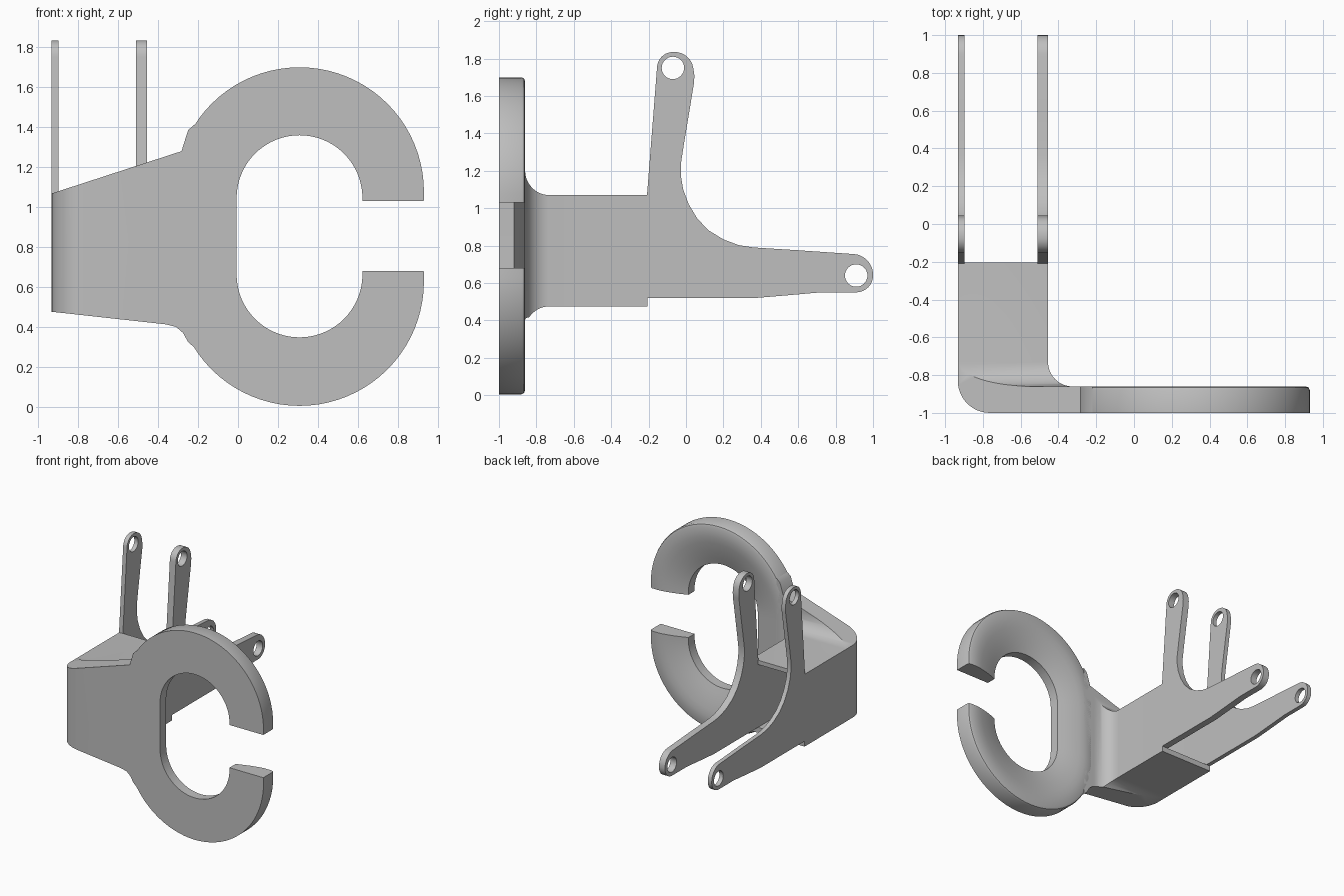
import bpy
import bmesh
from math import sin, cos, radians
from mathutils import Vector

cube = bpy.data.objects.get("Cube")
if cube:
    bpy.data.objects.remove(cube, do_unlink=True)

SHADE = (0.52, 0.52, 0.52, 1)
grey = bpy.data.materials.new("plain grey")
grey.use_nodes = True
grey.diffuse_color = SHADE
grey.node_tree.nodes["Principled BSDF"].inputs["Base Color"].default_value = SHADE


def finish(name, bm):
    bmesh.ops.recalc_face_normals(bm, faces=bm.faces)
    mesh = bpy.data.meshes.new(name)
    bm.to_mesh(mesh)
    bm.free()
    mesh.materials.append(grey)
    obj = bpy.data.objects.new(name, mesh)
    bpy.context.collection.objects.link(obj)
    return obj


def extrude(name, outline, axis, lo, hi):
    """Extrude a 2D outline along an axis; the two other axes keep their order."""
    def place(p, d):
        co = list(p)
        co.insert(axis, d)
        return Vector(co)
    bm = bmesh.new()
    face = bm.faces.new([bm.verts.new(place(p, lo)) for p in outline])
    ext = bmesh.ops.extrude_face_region(bm, geom=[face])["geom"]
    bmesh.ops.translate(bm, verts=[v for v in ext if isinstance(v, bmesh.types.BMVert)],
                        vec=place((0, 0), hi - lo))
    return finish(name, bm)


def arc(cx, cy, r, start, end, n=12):
    return [(cx + r * cos(radians(start + (end - start) * i / n)),
             cy + r * sin(radians(start + (end - start) * i / n))) for i in range(n + 1)]


def activate(obj):
    bpy.ops.object.select_all(action='DESELECT')
    obj.select_set(True)
    bpy.context.view_layer.objects.active = obj


def boolean(obj, cutter, operation='DIFFERENCE'):
    activate(obj)
    mod = obj.modifiers.new("cut", 'BOOLEAN')
    mod.operation, mod.object, mod.solver = operation, cutter, 'EXACT'
    bpy.ops.object.modifier_apply(modifier=mod.name)
    bpy.data.objects.remove(cutter, do_unlink=True)


def smooth(obj, angle=32):
    activate(obj)
    bpy.ops.object.shade_smooth_by_angle(angle=radians(angle))


# Open ring: a dished section swept round a stadium path
MID, R_IN, R_OUT, SEG = 0.308, 0.315, 0.623, 40


def half_ring(z_in, z_out, start):
    return list(zip(arc(MID, z_in, R_IN, start, start + 180, SEG),
                    arc(MID, z_out, R_OUT, start, start + 180, SEG)))


stations = [((0.623, 1.03), (0.93, 1.03))] + half_ring(1.045, 1.077, 0)
stations += [((MID - R_IN, z), (MID - R_OUT, z)) for z in (1.03, 0.93)]
lower_start = len(stations)
stations += half_ring(0.663, 0.628, 180) + [((0.623, 0.68), (0.93, 0.68))]
section = [(0, -1), (0, -0.98), (0, -0.93), (0, -0.92), (0.15, -0.903), (0.35, -0.883),
           (0.55, -0.868), (0.7, -0.86), (0.93, -0.86), (0.98, -0.866), (1, -0.88), (1, -1)]
bm = bmesh.new()
loops = []
for a, b in stations:
    a, b = Vector(a), Vector(b)
    pts = [(a.lerp(b, t), y) for t, y in section]
    loops.append([bm.verts.new((p.x, y, p.y)) for p, y in pts])
n = len(section)
wall = []
for l0, l1 in zip(loops, loops[1:]):
    for i in range(n):
        j = (i + 1) % n
        face = bm.faces.new((l0[i], l0[j], l1[j], l1[i]))
        if i == 1:
            wall.append(face)
bm.faces.new(loops[0])
bm.faces.new(loops[-1])

# Small slots pushed into the inner wall of the ring
slots = [range(s, s + 4) for s in range(6, 34, 6)]
slots += [range(lower_start + s, lower_start + s + 4) for s in range(5, 34, 6)]
slots.append(range(lower_start - 2, lower_start - 1))
for slot in slots:
    ext = bmesh.ops.extrude_face_region(bm, geom=[wall[k] for k in slot])["geom"]
    for v in ext:
        if isinstance(v, bmesh.types.BMVert):
            centre_z = min(max(v.co.z, 0.663), 1.045)
            v.co += Vector((v.co.x - MID, 0, v.co.z - centre_z)).normalized() * 0.04
smooth(finish("open_ring", bm))

# Bracket body: plan, side and front outlines intersected
plan = [(-0.933, -0.205)] + arc(-0.763, -0.83, 0.17, 180, 270)
plan += [(-0.22, -1), (-0.22, -0.86)] + arc(-0.325, -0.73, 0.13, 270, 180) + [(-0.455, -0.205)]
side = [(-1.05, 0.1), (-0.86, 0.1)] + arc(-0.73, 0.345, 0.13, 180, 90) + [(-0.1, 0.475)]
side += [(-0.1, 1.07)] + arc(-0.73, 1.2, 0.13, 270, 180) + [(-0.86, 1.6), (-1.05, 1.6)]
front = [(-0.95, 0.478), (-0.36, 0.413), (-0.31, 0.4), (-0.275, 0.37), (-0.25, 0.325),
         (-0.2, 0.28), (-0.2, 1.43), (-0.25, 1.385), (-0.283, 1.28), (-0.95, 1.063)]
body = extrude("bracket_body", plan, 2, 0, 2)
boolean(body, extrude("cutter", side, 0, -1.2, 0.2), 'INTERSECT')
boolean(body, extrude("cutter", front, 1, -1.2, 0.2), 'INTERSECT')

# Hollow interior, open at the back
cavity = [(-0.898, 0)] + arc(-0.768, -0.81, 0.13, 180, 270) + [(-0.51, -0.94), (-0.51, 0)]
boolean(body, extrude("cutter", cavity, 2, 0.52, 1.035))
smooth(body)

# Two forked arms with a pin hole at each tip
arm = [(-0.23, 0.52), (0.37, 0.52), (0.55, 0.535), (0.72, 0.55)]
arm += arc(0.91, 0.64, 0.09, -90, 0, 8) + arc(0.89, 0.645, 0.11, 10, 85, 8)
arm += [(0.6, 0.775), (0.36, 0.79), (0.28, 0.803), (0.2, 0.833), (0.12, 0.882), (0.06, 0.945),
        (0.015, 1.02), (-0.015, 1.1), (-0.027, 1.17), (-0.027, 1.24), (-0.01, 1.35)]
arm += [(0.043, 1.67), (0.045, 1.71)] + arc(-0.06, 1.735, 0.1, 10, 90, 8)
arm += arc(-0.07, 1.75, 0.085, 95, 180, 8) + [(-0.21, 1.05), (-0.23, 1.035)]
for name, lo, hi in (("right_arm", -0.933, -0.898), ("left_arm", -0.51, -0.455)):
    obj = extrude(name, arm, 0, lo, hi)
    for y, z in ((-0.07, 1.75), (0.91, 0.64)):
        boolean(obj, extrude("cutter", arc(y, z, 0.06, 0, 348.75, 31), 0, lo - 0.1, hi + 0.1))
    smooth(obj)
